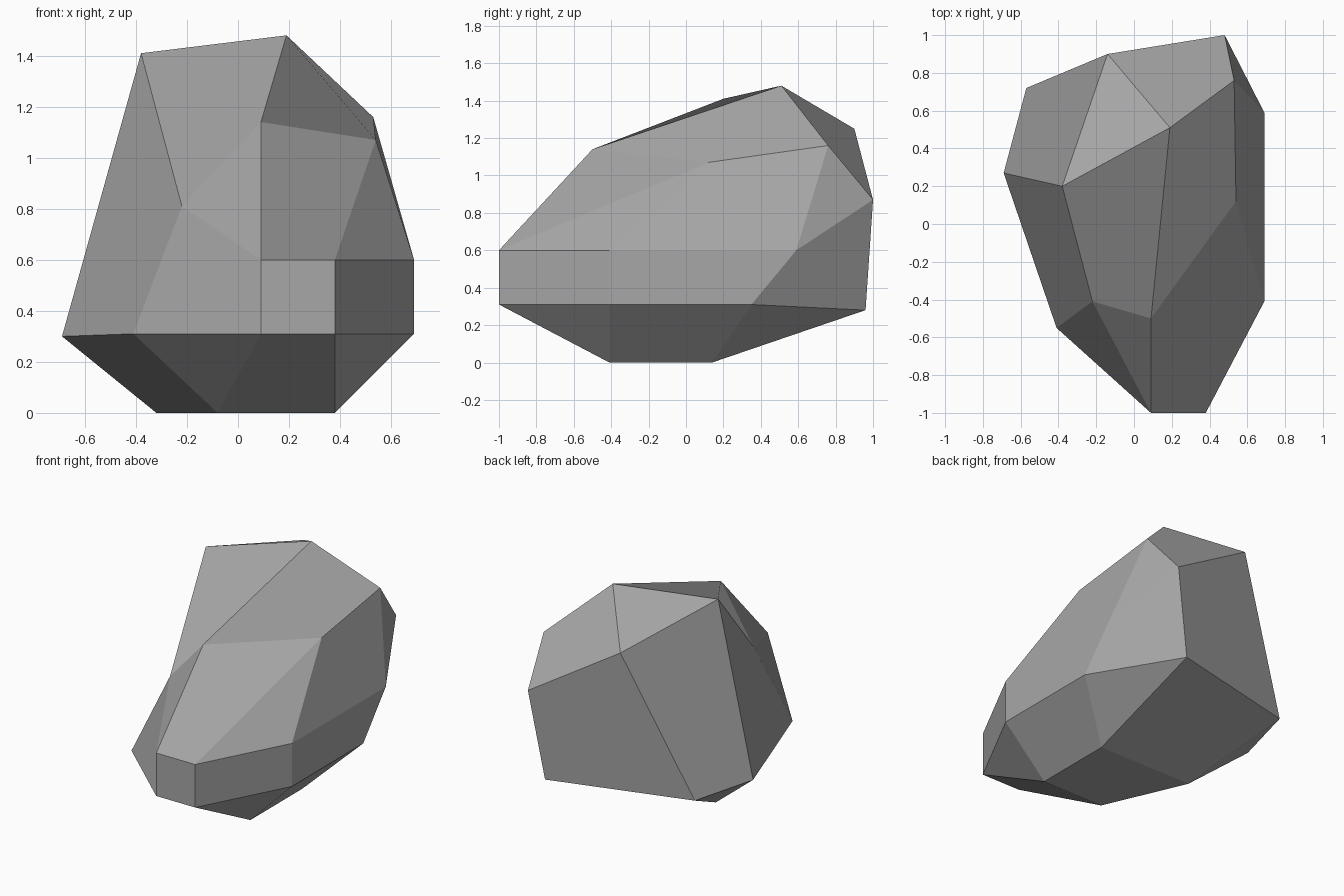
import bpy
import bmesh

cube = bpy.data.objects.get("Cube")
if cube:
    bpy.data.objects.remove(cube, do_unlink=True)

# Stone colour
stone = bpy.data.materials.new("stone_grey")
stone.use_nodes = True
grey = (0.39, 0.39, 0.39, 1)
stone.diffuse_color = grey
shader = next(n for n in stone.node_tree.nodes if n.type == "BSDF_PRINCIPLED")
shader.inputs["Base Color"].default_value = grey
shader.inputs["Roughness"].default_value = 0.9

bm = bmesh.new()


def corners(*points):
    return [bm.verts.new(p) for p in points]


def add_face(*ring):
    """Make a facet, dropping repeated corners; quads fold on the short diagonal."""
    ring = list(dict.fromkeys(ring))
    if len(ring) == 4:
        a, b, c, d = ring
        if (a.co - c.co).length > (b.co - d.co).length:
            ring = [b, c, d, a]
    bm.faces.new(ring)


def add_band(lower, upper):
    """Join two rings of equal count with facets."""
    count = len(lower)
    for i in range(count):
        j = (i + 1) % count
        add_face(lower[i], lower[j], upper[j], upper[i])


# Flat base and sloping crown, four corners each
base = corners((-.08, -.41, 0), (.38, -.41, 0), (.38, .14, 0), (-.32, .14, 0))
crown = corners((.09, -.5, 1.14), (.54, .12, 1.07), (.53, .76, 1.16), (.19, .51, 1.48))

# Waist and shoulder rings, both starting at the blunt front end
waist = corners((.09, -1, .31), (.38, -1, .31), (.69, -.41, .31), (.69, .35, .31),
                (.38, .96, .28), (-.57, .72, .3), (-.69, .27, .3), (-.41, -.55, .31))
shoulder = corners((.09, -1, .6), (.38, -1, .6), (.69, -.41, .6), (.69, .59, .6),
                   (.48, 1, .87), (-.14, .9, 1.25), (-.38, .2, 1.41), (-.22, -.41, .81))

# Each four-corner ring is doubled up to meet the eight-corner rings
front_left, front_right, back_right, back_left = base
base_ring = [front_left, front_right, front_right, back_right,
             back_right, back_left, back_left, front_left]
nose, side, rear, peak = crown
crown_ring = [nose, side, side, rear, rear, peak, peak, nose]

# Facets from the ground up
add_face(*reversed(base))
add_band(base_ring, waist)
add_band(waist, shoulder)
add_band(shoulder, crown_ring)
add_face(*crown)

mesh = bpy.data.meshes.new("boulder")
bm.to_mesh(mesh)
bm.free()
mesh.materials.append(stone)
boulder = bpy.data.objects.new("boulder", mesh)
bpy.context.collection.objects.link(boulder)
